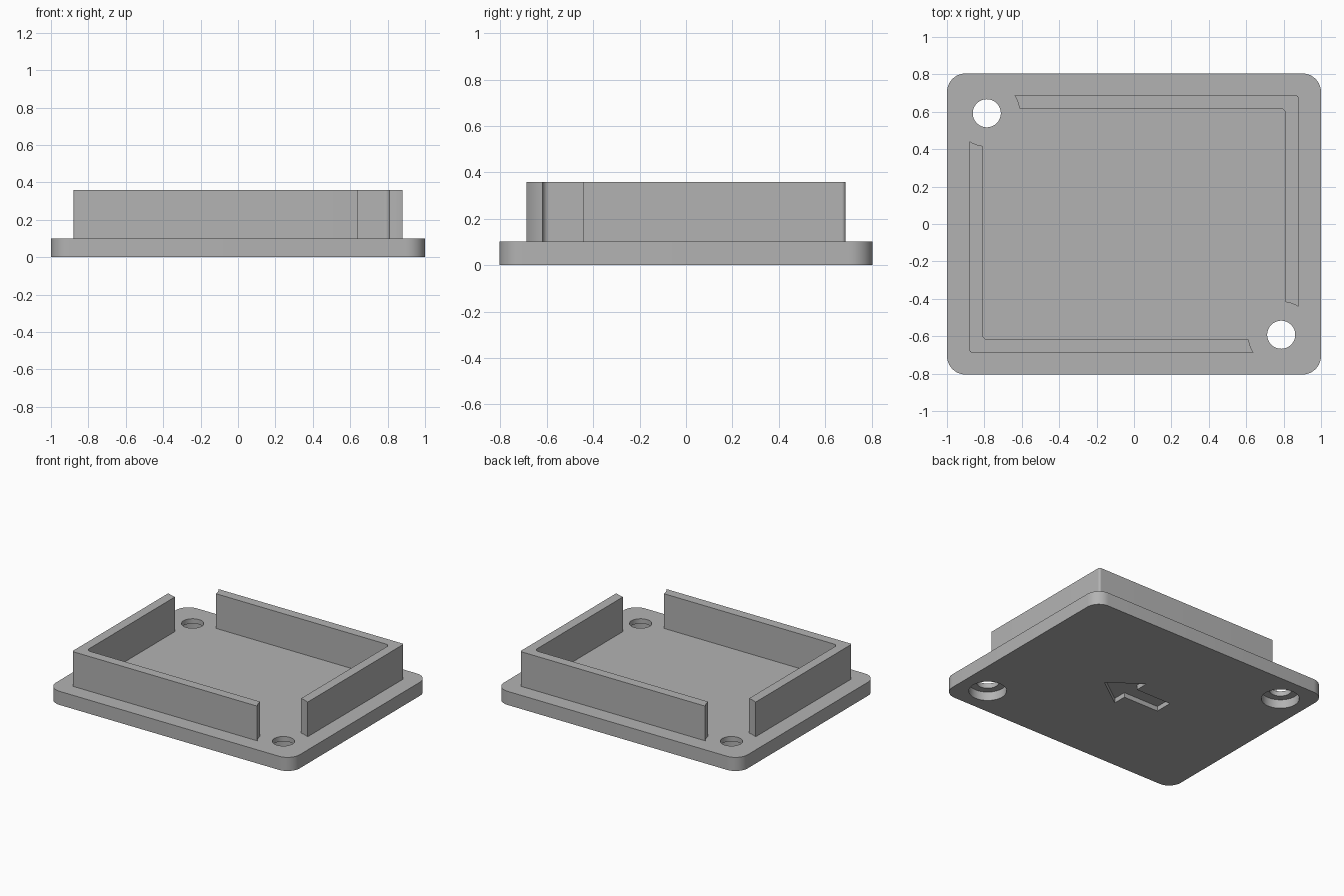
import bpy, bmesh, math

if "Cube" in bpy.data.objects:
    bpy.data.objects.remove(bpy.data.objects["Cube"], do_unlink=True)

grey = bpy.data.materials.new("light_grey")
grey.use_nodes = True
COLOUR = (0.45, 0.45, 0.45, 1)
grey.diffuse_color = COLOUR
grey.node_tree.nodes["Principled BSDF"].inputs["Base Color"].default_value = COLOUR

PLATE_TOP, WALL_TOP = 0.101, 0.358
HOLES = [(0.787, -0.592), (-0.787, 0.592)]


def rounded_rect(hx, hy, r, steps=10):
    """Counter-clockwise outline of a rectangle with round corners."""
    pts = []
    for i, (sx, sy) in enumerate([(1, 1), (-1, 1), (-1, -1), (1, -1)]):
        for k in range(steps + 1):
            a = math.pi / 2 * (i + k / steps)
            pts.append((sx * (hx - r) + r * math.cos(a), sy * (hy - r) + r * math.sin(a)))
    return pts


def circle(cx, cy, r, n=64):
    return [(cx + r * math.cos(math.tau * k / n), cy + r * math.sin(math.tau * k / n))
            for k in range(n)]


def prism(name, outline, z0, z1):
    """Solid made by raising an outline from z0 to z1."""
    bm = bmesh.new()
    base = bm.faces.new([bm.verts.new((x, y, z0)) for x, y in outline])
    top = bmesh.ops.extrude_face_region(bm, geom=[base])["geom"]
    bmesh.ops.translate(bm, vec=(0, 0, z1 - z0),
                        verts=[v for v in top if isinstance(v, bmesh.types.BMVert)])
    bmesh.ops.recalc_face_normals(bm, faces=bm.faces)
    mesh = bpy.data.meshes.new(name)
    bm.to_mesh(mesh)
    bm.free()
    mesh.materials.append(grey)
    obj = bpy.data.objects.new(name, mesh)
    bpy.context.collection.objects.link(obj)
    return obj


def cut(obj, outline, z0, z1):
    """Subtract a prism and discard the cutter."""
    cutter = prism("cutter", outline, z0, z1)
    cutter.hide_render = True
    bpy.context.view_layer.objects.active = obj
    mod = obj.modifiers.new("cut", "BOOLEAN")
    mod.operation, mod.solver, mod.object = "DIFFERENCE", "EXACT", cutter
    bpy.ops.object.modifier_apply(modifier=mod.name)
    bpy.data.objects.remove(cutter, do_unlink=True)


# Base plate with counterbored screw holes
plate = prism("base_plate", rounded_rect(1, 0.805, 0.1), 0, PLATE_TOP)
for x, y in HOLES:
    cut(plate, circle(x, y, 0.075), -0.1, 0.2)
    cut(plate, circle(x, y, 0.127), -0.1, 0.065)

# Direction arrow recessed into the underside
half = [(-0.26, 0.065), (0.03, 0.065), (0.03, 0.165)]
arrow = half + [(0.26, 0)] + [(x, -y) for x, y in reversed(half)]
cut(plate, arrow, -0.1, 0.035)

# Raised rim, opened around the two screw holes
rim = prism("rim_wall", rounded_rect(0.88, 0.688, 0.016), PLATE_TOP, WALL_TOP)
cut(rim, rounded_rect(0.81, 0.618, 0.03), 0, 1)
for x, y in HOLES:
    cut(rim, circle(x, y, 0.176), 0, 1)
    # Clear the corner piece left outside the round opening
    s = math.copysign(1, x)
    corner = [(x, y), (s, y), (s, -s), (x, -s)]
    cut(rim, corner, 0, 1)

for obj in (plate, rim):
    bpy.ops.object.select_all(action="DESELECT")
    obj.select_set(True)
    bpy.context.view_layer.objects.active = obj
    bpy.ops.object.shade_smooth_by_angle(angle=math.radians(30))
